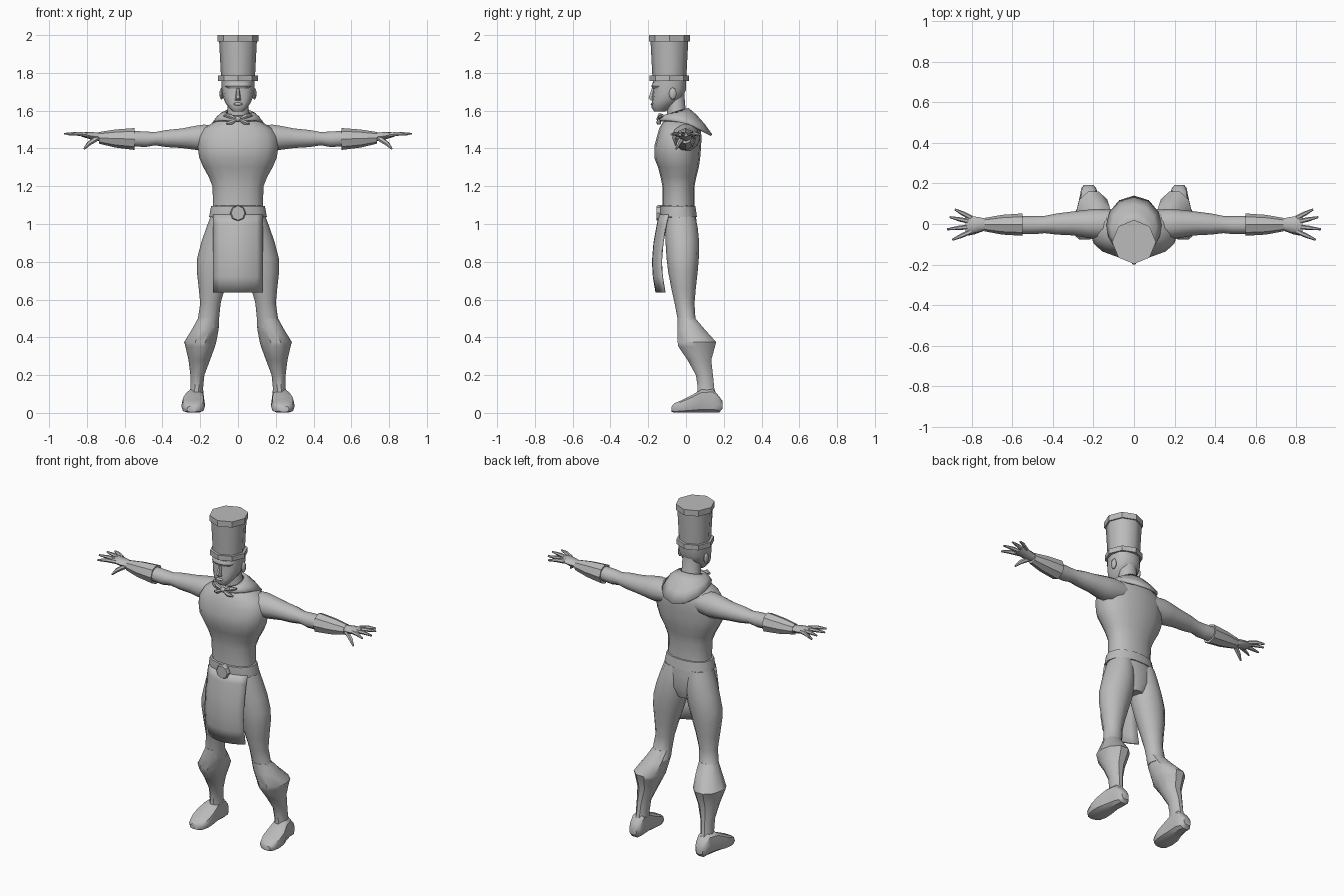
import bpy, bmesh, math
from mathutils import Vector

grey = bpy.data.materials.new("plain grey")
grey.diffuse_color = (0.5, 0.5, 0.5, 1)


def finish(name, bm, mirror=False, thick=0, angle=40):
    bmesh.ops.recalc_face_normals(bm, faces=bm.faces)
    me = bpy.data.meshes.new(name)
    bm.to_mesh(me)
    bm.free()
    me.materials.append(grey)
    ob = bpy.data.objects.new(name, me)
    bpy.context.collection.objects.link(ob)
    bpy.ops.object.select_all(action='DESELECT')
    bpy.context.view_layer.objects.active = ob
    ob.select_set(True)
    bpy.ops.object.shade_smooth_by_angle(angle=math.radians(angle))
    if thick:
        m = ob.modifiers.new("thickness", 'SOLIDIFY')
        m.thickness, m.offset = thick, 0
    if mirror:
        ob.modifiers.new("mirror", 'MIRROR')
    return ob


def skin(bm, rings):
    """Bridge rings of points and cap both ends."""
    vs = [[bm.verts.new(p) for p in r] for r in rings]
    n = len(vs[0])
    for a, b in zip(vs, vs[1:]):
        for i in range(n):
            bm.faces.new((a[i], a[(i + 1) % n], b[(i + 1) % n], b[i]))
    bm.faces.new(vs[0])
    bm.faces.new(vs[-1])


def loft(name, axis, rings, n=12, power=1.0, mirror=False, angle=40):
    """Rings are (position, u min, u max, v min, v max) along an axis."""
    bm = bmesh.new()
    out = []
    for p, u0, u1, v0, v1 in rings:
        pts = []
        for i in range(n):
            t = 2 * math.pi * i / n
            c, s = math.cos(t), math.sin(t)
            c = math.copysign(abs(c) ** power, c)
            s = math.copysign(abs(s) ** power, s)
            u = (u0 + u1) / 2 + c * (u1 - u0) / 2
            v = (v0 + v1) / 2 + s * (v1 - v0) / 2
            pts.append({'x': (p, u, v), 'y': (u, p, v), 'z': (u, v, p)}[axis])
        out.append(pts)
    skin(bm, out)
    return finish(name, bm, mirror, angle=angle)


def sym(rings):
    """Rings (z, half width, y front, y back) centred on x = 0."""
    return [(z, -w, w, a, b) for z, w, a, b in rings]


def tubes(name, paths, n=6, mirror=True):
    """Tapered tubes; each path is a list of (point, radius)."""
    bm = bmesh.new()
    for path in paths:
        d = (Vector(path[-1][0]) - Vector(path[0][0])).normalized()
        side = d.cross(Vector((0, 0, 1))).normalized()
        up = side.cross(d)
        skin(bm, [[Vector(p) + r * (side * math.cos(2 * math.pi * i / n) + up * math.sin(2 * math.pi * i / n))
                   for i in range(n)] for p, r in path])
    return finish(name, bm, mirror)


def ball(name, centre, size, mirror=False):
    bm = bmesh.new()
    bmesh.ops.create_uvsphere(bm, u_segments=8, v_segments=6, radius=1)
    for v in bm.verts:
        v.co = Vector(centre) + Vector([a * b for a, b in zip(v.co, size)])
    return finish(name, bm, mirror)


# Tall hat: band, crown and top rim
loft("hat_band", 'z', sym([(1.757, .105, -.193, .017), (1.787, .105, -.193, .017)]), n=8, angle=20)
loft("hat_crown", 'z', sym([(1.78, .09, -.178, .002), (1.97, .1, -.188, .012)]), n=8, angle=50)
loft("hat_rim", 'z', sym([(1.965, .108, -.197, .02), (2.0, .108, -.197, .02)]), n=8, angle=20)

# Head and neck
loft("head", 'z', sym([(1.595, .028, -.168, -.11), (1.615, .048, -.182, -.085), (1.64, .066, -.181, -.05),
                       (1.67, .079, -.178, -.02), (1.71, .086, -.174, 0), (1.77, .087, -.174, 0)]), power=.85)
loft("neck", 'z', sym([(1.52, .075, -.1, .03), (1.58, .056, -.1, .0), (1.7, .052, -.1, -.01)]))
ball("ear", (.087, -.07, 1.69), (.011, .02, .032), True)
loft("nose", 'z', sym([(1.655, .016, -.19, -.16), (1.665, .015, -.202, -.16), (1.72, .007, -.182, -.16)]), n=6)
ball("lips", (0, -.178, 1.635), (.025, .009, .008))
loft("brow", 'z', sym([(1.717, .06, -.178, -.1), (1.73, .07, -.184, -.1), (1.75, .07, -.176, -.1)]))

# Torso with broad chest and narrow waist
loft("torso", 'z', sym([(1.03, .135, -.125, .05), (1.1, .132, -.125, .045), (1.2, .135, -.125, .045),
                        (1.25, .155, -.135, .055), (1.3, .183, -.148, .068), (1.35, .205, -.168, .075),
                        (1.41, .214, -.168, .08), (1.46, .212, -.155, .082), (1.505, .185, -.142, .078),
                        (1.535, .135, -.125, .06), (1.56, .085, -.1, .04), (1.59, .05, -.09, .0)]), n=16, power=.9)

# Arms, flared cuffs and hands
loft("arm", 'x', [(.1, -.07, .07, 1.4, 1.52), (.18, -.075, .075, 1.385, 1.53), (.23, -.068, .07, 1.39, 1.522),
                  (.3, -.056, .062, 1.4, 1.508), (.38, -.052, .052, 1.405, 1.5), (.44, -.045, .04, 1.415, 1.488),
                  (.49, -.05, .04, 1.405, 1.492), (.56, -.05, .04, 1.41, 1.495)], n=10, mirror=True)
loft("cuff", 'x', [(.55, -.045, .045, 1.41, 1.49), (.548, -.058, .052, 1.392, 1.508),
                   (.65, -.052, .045, 1.405, 1.5), (.735, -.036, .03, 1.425, 1.487)], n=8, mirror=True)
loft("palm", 'x', [(.72, -.026, .024, 1.437, 1.482), (.765, -.04, .034, 1.443, 1.486),
                   (.81, -.048, .04, 1.457, 1.486), (.83, -.044, .036, 1.463, 1.483)], n=8, mirror=True)
fingers = []
for y0, x1, y1, z1 in ((.03, .882, .072, 1.474), (.01, .908, .034, 1.478), (-.012, .92, -.026, 1.478), (-.036, .895, -.078, 1.474)):
    fingers.append([((.8, y0, 1.472), .012), (((.8 + x1) / 2, (y0 + y1) / 2, 1.478), .011), ((x1, y1, z1), .005)])
fingers.append([((.745, -.02, 1.455), .015), ((.79, -.04, 1.425), .012), ((.815, -.052, 1.397), .005)])
tubes("fingers", fingers)

# Hips and belt
loft("hips", 'z', sym([(.86, .05, -.06, .045), (.92, .13, -.095, .062), (1.0, .152, -.115, .058),
                       (1.05, .145, -.125, .055)]), n=14)
loft("belt", 'z', sym([(1.035, .14, -.125, .05), (1.037, .153, -.136, .06), (1.06, .149, -.138, .057),
                       (1.095, .142, -.136, .052), (1.097, .13, -.125, .045)]), n=14, power=.9)
loft("buckle", 'y', [(-.156, -.036, .036, 1.02, 1.096), (-.148, -.042, .042, 1.015, 1.1),
                     (-.12, -.042, .042, 1.015, 1.1)], n=8, angle=25)

# Curved apron panel
bm = bmesh.new()
profile = [(1.05, -.138), (1.0, -.15), (.9, -.168), (.8, -.176), (.72, -.171), (.637, -.157)]
grid = [[bm.verts.new((.13 * i / 4, y + .045 * (i / 4) ** 2, z)) for i in range(-4, 5)] for z, y in profile]
for a, b in zip(grid, grid[1:]):
    for i in range(8):
        bm.faces.new((a[i], a[i + 1], b[i + 1], b[i]))
finish("apron", bm, thick=.009)

# Legs running into flared boot tops
loft("leg", 'z', [(1.04, .01, .145, -.11, .05), (.98, .0, .168, -.112, .062), (.9, .002, .195, -.108, .07),
                  (.82, .018, .216, -.103, .068), (.75, .04, .218, -.095, .062), (.66, .07, .208, -.078, .052),
                  (.58, .092, .2, -.06, .045), (.5, .1, .212, -.045, .05), (.45, .1, .235, -.045, .09)],
     n=12, mirror=True)
loft("boot_shaft", 'z', [(.5, .1, .212, -.047, .052), (.44, .103, .245, -.05, .105), (.375, .115, .285, -.05, .165),
                         (.35, .122, .278, -.045, .158), (.28, .148, .262, .005, .137), (.2, .178, .252, .05, .145),
                         (.13, .185, .252, .06, .152), (.07, .18, .262, .05, .17)], n=10, mirror=True)
loft("boot_foot", 'y', [(-.076, .215, .27, .005, .035), (-.06, .19, .288, 0, .052), (-.02, .175, .3, 0, .07),
                        (.03, .175, .298, 0, .095), (.08, .18, .28, 0, .125), (.14, .178, .266, 0, .13),
                        (.175, .185, .26, .0, .09), (.192, .2, .248, .02, .065)], n=10, power=.65, mirror=True)

# Neckerchief draped to a point at the back
bm = bmesh.new()
N = 16
rows = []
for k in range(4):
    row = []
    for i in range(N):
        a = 2 * math.pi * i / N
        back = (1 - math.cos(a)) / 2
        ri, zi = .058 + .012 * back, 1.565 + .045 * back
        ro, zo = .078 + .03 * math.sin(a) ** 2 + .117 * back ** 3, 1.545 + .01 * back - .085 * back ** 4
        t = k / 3
        r = ri + (ro - ri) * t
        z = zi + (zo - zi) * t + .012 * math.sin(math.pi * t)
        row.append(bm.verts.new((r * math.sin(a), -.06 - r * math.cos(a), z)))
    rows.append(row)
for a, b in zip(rows, rows[1:]):
    for i in range(N):
        bm.faces.new((a[i], a[(i + 1) % N], b[(i + 1) % N], b[i]))
finish("neckerchief", bm, thick=.012)

# Knot with two flared ends
ball("scarf_knot", (0, -.142, 1.556), (.017, .014, .015))
tubes("scarf_ends", [[((.005, -.142, 1.556), .006), ((.045, -.137, 1.572), .014), ((.075, -.122, 1.575), .006)],
                     [((.005, -.145, 1.553), .006), ((.035, -.145, 1.538), .013), ((.062, -.138, 1.53), .005)]])
